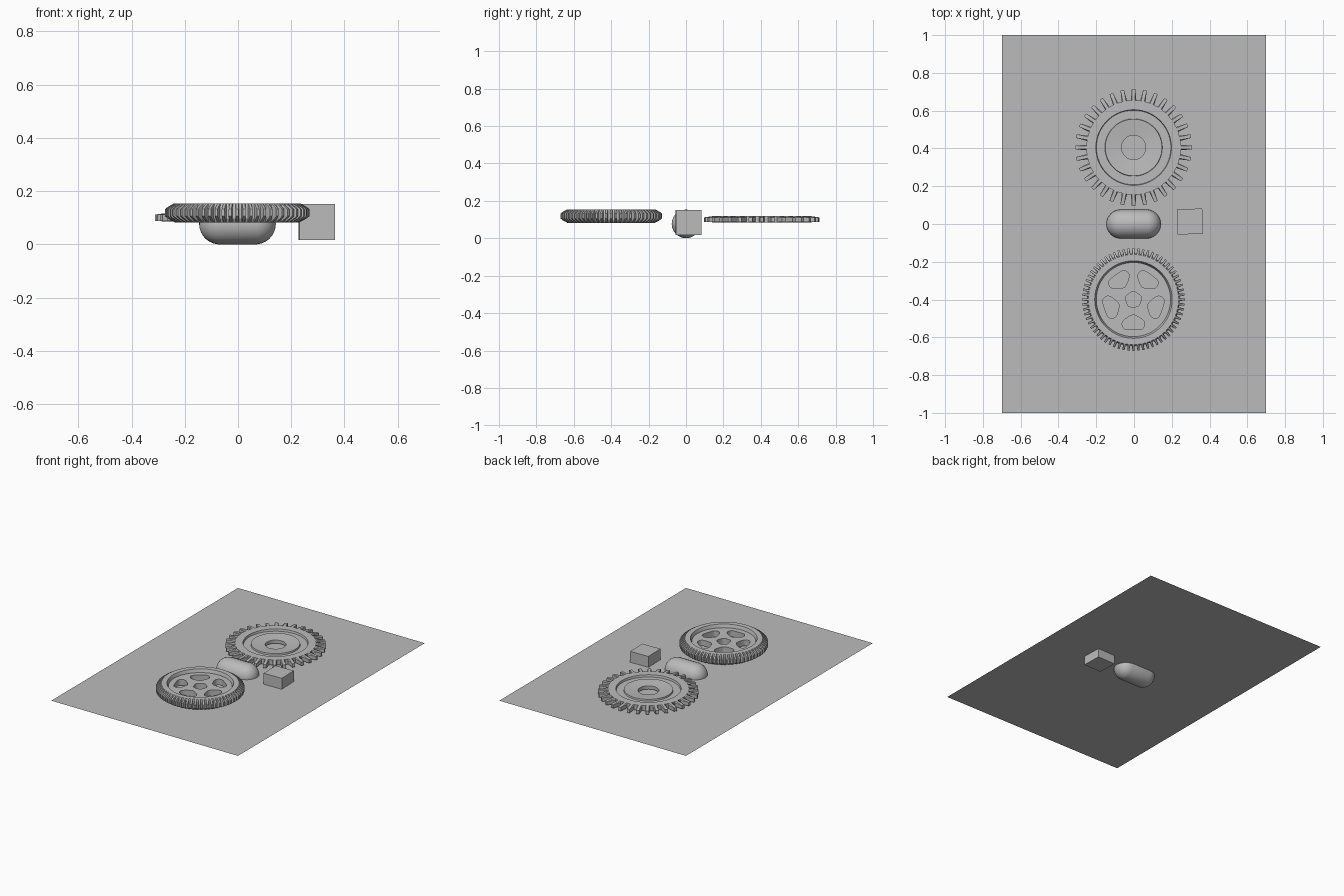
import bpy, bmesh, math
from mathutils import Matrix, Vector

cube = bpy.data.objects.get("Cube")
if cube:
    bpy.data.objects.remove(cube, do_unlink=True)

grey = bpy.data.materials.new("plain grey")
grey.use_nodes = True
COLOUR = (0.5, 0.5, 0.5, 1)
grey.diffuse_color = COLOUR
grey.node_tree.nodes["Principled BSDF"].inputs["Base Color"].default_value = COLOUR


def finish(bm, name, location, smooth=True):
    """Turn a bmesh into a named grey object."""
    bmesh.ops.recalc_face_normals(bm, faces=bm.faces)
    mesh = bpy.data.meshes.new(name)
    bm.to_mesh(mesh)
    bm.free()
    mesh.materials.append(grey)
    obj = bpy.data.objects.new(name, mesh)
    obj.location = location
    bpy.context.collection.objects.link(obj)
    if smooth:
        bpy.ops.object.select_all(action='DESELECT')
        obj.select_set(True)
        bpy.context.view_layer.objects.active = obj
        bpy.ops.object.shade_smooth_by_angle(angle=math.radians(30))
    return obj


def polar(r, a, z=0.0):
    return Vector((r * math.cos(a), r * math.sin(a), z))


def toothed_ring(name, location, teeth, sections, corners):
    """Skin a closed loop of (z, root radius, tip radius) sections."""
    bm = bmesh.new()
    step = math.tau / teeth
    rings = []
    for z, root, tip in sections:
        ring = []
        for t in range(teeth):
            for i, c in enumerate(corners):
                r = tip if i in (1, 2) else root
                ring.append(bm.verts.new(polar(r, math.pi / 2 + (t + c) * step, z)))
        rings.append(ring)
    for k, low in enumerate(rings):
        high = rings[(k + 1) % len(rings)]
        for i in range(len(low)):
            j = (i + 1) % len(low)
            bm.faces.new((low[i], low[j], high[j], high[i]))
    return finish(bm, name, location)


def rounded(points, cut=0.35, passes=3):
    """Round the corners of a closed outline by repeated corner cutting."""
    for _ in range(passes):
        new = []
        for i, p in enumerate(points):
            before, after = points[i - 1], points[(i + 1) % len(points)]
            new += [p.lerp(before, cut), p.lerp(after, cut)]
        points, cut = new, 0.25
    return points


def pierced_plate(name, location, outlines, thickness):
    """Extrude a filled flat outline with holes."""
    curve = bpy.data.curves.new(name, 'CURVE')
    curve.dimensions = '2D'
    curve.fill_mode = 'BOTH'
    curve.extrude = thickness / 2
    for pts in outlines:
        spline = curve.splines.new('POLY')
        spline.points.add(len(pts) - 1)
        for sp, p in zip(spline.points, pts):
            sp.co = (p.x, p.y, 0, 1)
        spline.use_cyclic_u = True
    helper = bpy.data.objects.new(name + " outline", curve)
    bpy.context.collection.objects.link(helper)
    bpy.context.view_layer.update()
    mesh = helper.evaluated_get(bpy.context.evaluated_depsgraph_get()).to_mesh()
    bm = bmesh.new()
    bm.from_mesh(mesh)
    bpy.data.objects.remove(helper, do_unlink=True)
    bmesh.ops.remove_doubles(bm, verts=bm.verts, dist=0.0001)
    return finish(bm, name, location)


# Flat ground sheet
MID = 0.077
bm = bmesh.new()
bmesh.ops.create_grid(bm, x_segments=1, y_segments=1, size=1,
                      matrix=Matrix.Diagonal((0.7, 1, 1, 1)))
finish(bm, "base_sheet", (0, 0, MID), smooth=False)

# Capsule lying along x, half sunk in the sheet
bm = bmesh.new()
bmesh.ops.create_uvsphere(bm, u_segments=24, v_segments=15, radius=MID,
                          matrix=Matrix.Rotation(math.pi / 2, 4, 'Y'))
for v in bm.verts:
    v.co.x += math.copysign(0.067, v.co.x)
finish(bm, "capsule", (-0.002, 0, MID))

# Small block, turned slightly
bm = bmesh.new()
bmesh.ops.create_cube(bm, size=0.134)
block = finish(bm, "block", (0.296, 0.013, 0.084), smooth=False)
block.rotation_euler.z = math.radians(1.5)

# Rear gear: long teeth, dished centre with a bore
toothed_ring("rear_gear", (-0.002, 0.405, 0), 32, [
    (0.085, 0.064, 0.064),
    (0.085, 0.25, 0.25),
    (0.088, 0.25, 0.309),
    (0.112, 0.25, 0.309),
    (0.12, 0.25, 0.25),
    (0.12, 0.2, 0.2),
    (0.106, 0.197, 0.197),
    (0.106, 0.152, 0.152),
    (0.116, 0.15, 0.15),
    (0.108, 0.064, 0.064),
], (-0.29, -0.16, 0.16, 0.29))

# Front gear: fine teeth on a thick bevelled rim
HUB = Vector((-0.003, -0.4, 0))
toothed_ring("front_gear_rim", HUB, 64, [
    (0.083, 0.195, 0.195),
    (0.083, 0.235, 0.235),
    (0.098, 0.245, 0.262),
    (0.106, 0.245, 0.272),
    (0.132, 0.245, 0.272),
    (0.14, 0.245, 0.262),
    (0.154, 0.238, 0.238),
    (0.154, 0.205, 0.205),
    (0.13, 0.195, 0.195),
], (-0.3, -0.2, 0.2, 0.3))

# Front gear web: five rounded windows and a five-sided bore
outlines = [[polar(0.197, math.tau * i / 96) for i in range(96)]]
for k in range(5):
    a = -math.pi / 2 + math.tau * k / 5
    outlines.append(rounded([polar(0.087, a - 0.36), polar(0.17, a - 0.49),
                             polar(0.165, a), polar(0.17, a + 0.49),
                             polar(0.087, a + 0.36)]))
outlines.append(rounded([polar(0.048, math.pi / 2 + math.tau * k / 5) for k in range(5)],
                        cut=0.15, passes=2))
pierced_plate("front_gear_web", HUB + Vector((0, 0, 0.113)), outlines, 0.04)
